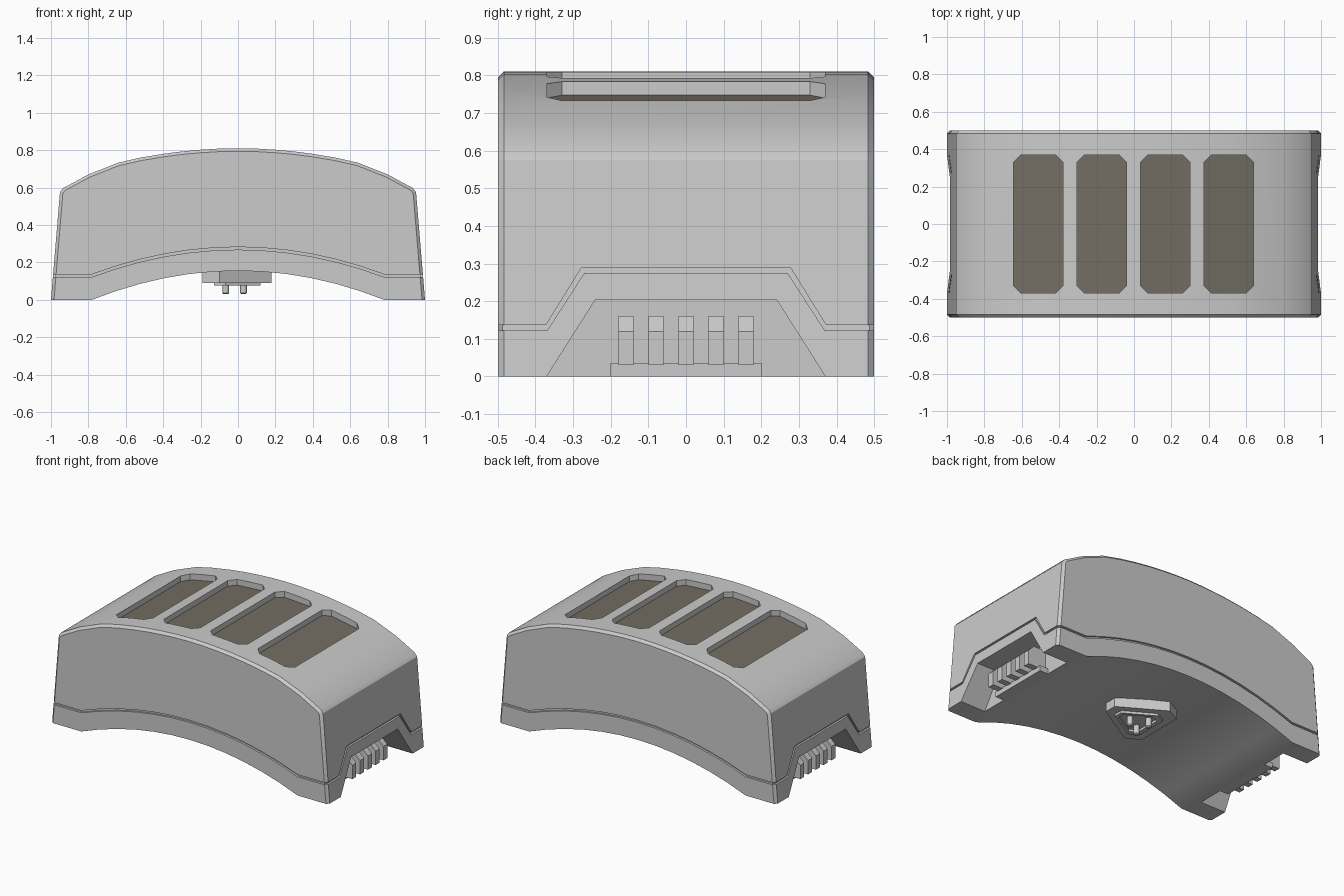
import bpy, bmesh, math

if "Cube" in bpy.data.objects:
    bpy.data.objects.remove(bpy.data.objects["Cube"])


def prism(name, pts, axis, a, b, skip_link_bevel=None):
    """Extrude a 2D outline along an axis (x: pts are y,z; y: x,z; z: x,y)."""
    def place(p, t):
        u, v = p
        return {'x': (t, u, v), 'y': (u, t, v), 'z': (u, v, t)}[axis]
    bm = bmesh.new()
    lo = [bm.verts.new(place(p, a)) for p in pts]
    hi = [bm.verts.new(place(p, b)) for p in pts]
    bm.faces.new(lo)
    bm.faces.new(hi)
    n = len(pts)
    for i in range(n):
        j = (i + 1) % n
        bm.faces.new((lo[i], lo[j], hi[j], hi[i]))
    return finish(name, bm, skip_link_bevel)


def finish(name, bm, bevel=None):
    bmesh.ops.recalc_face_normals(bm, faces=bm.faces)
    if bevel:
        # chamfer only the front and back rims, not the underside
        es = [e for e in bm.edges
              if abs(e.verts[0].co.y - e.verts[1].co.y) < 1e-5
              and max(v.co.z for v in e.verts) > 0.2]
        bmesh.ops.bevel(bm, geom=es, offset=bevel, segments=1, profile=0.5,
                        affect='EDGES')
    me = bpy.data.meshes.new(name)
    bm.to_mesh(me)
    bm.free()
    ob = bpy.data.objects.new(name, me)
    bpy.context.collection.objects.link(ob)
    return ob


def boolean(ob, cutter, op='DIFFERENCE', keep=False):
    bpy.context.view_layer.objects.active = ob
    m = ob.modifiers.new("bool", 'BOOLEAN')
    m.operation, m.object, m.solver = op, cutter, 'EXACT'
    bpy.ops.object.modifier_apply(modifier=m.name)
    if not keep:
        bpy.data.objects.remove(cutter)


def smooth(ob):
    bpy.ops.object.select_all(action='DESELECT')
    ob.select_set(True)
    bpy.context.view_layer.objects.active = ob
    bpy.ops.object.shade_smooth_by_angle(angle=math.radians(25))


def arch(peak, base, n=12):
    """Points of an arch from x=-0.78 to x=0.78."""
    xs = [-0.78 + 1.56 * i / n for i in range(n + 1)]
    return [(x, base + (peak - base) * (1 - (x / 0.78) ** 2)) for x in xs]


def mirror_x(ob, name):
    """Mirrored copy for the other end."""
    bm = bmesh.new()
    bm.from_mesh(ob.data)
    for v in bm.verts:
        v.co.x = -v.co.x
    return finish(name, bm)


# Overall outline of the curved box
top = [(0, .81), (.1, .808), (.2, .802), (.3, .793), (.4, .78), (.52, .76),
       (.64, .733), (.8, .67), (.935, .597), (.952, .575)]


def top_z(x):
    x = abs(x)
    for (x0, z0), (x1, z1) in zip(top, top[1:]):
        if x <= x1:
            return z0 + (z1 - z0) * (x - x0) / (x1 - x0)


outline = ([(-1, 0)] + arch(.155, 0) + [(1, 0)] + top[::-1]
           + [(-x, z) for x, z in top[1:]])


def lower_region(t):
    """Everything below the seam line, lifted by t."""
    reg = prism("lower_region", [(-1.2, -.1), (-1.2, .122 + t)]
                + arch(.268 + t, .122 + t) + [(1.2, .122 + t), (1.2, -.1)],
                'y', -.7, .7)
    for s in (-1, 1):
        k = t * .54
        side = prism("side_region", [(-.48 - k, -.05), (-.27 - k, .275 + t),
                                     (.27 + k, .275 + t), (.48 + k, -.05)],
                     'x', *sorted((s * .8, s * 1.1)))
        boolean(reg, side, 'UNION')
    return reg


# Upper body and lower base split by the seam
body = prism("upper_body", outline, 'y', -.5, .5, .016)
boolean(body, lower_region(.014))
base = prism("base", outline, 'y', -.5, .5, .016)
boolean(base, lower_region(0), 'INTERSECT')

# Inner core visible at the bottom of the seam groove
core = prism("seam_core", [(-.986, .01)] + arch(.17, .01)
             + [(.986, .01), (.954, .4), (-.954, .4)], 'y', -.487, .487)

# Vent recesses at both ends
for s in (-1, 1):
    for ob in (base, core):
        cut = prism("recess_cut", [(-.402, -.05), (-.24, .205), (.24, .205),
                                   (.402, -.05)],
                    'x', *sorted((s * .82, s * 1.2)))
        boolean(ob, cut)

# Vent fins and rail
for i in range(5):
    y = -.16 + .08 * i
    fin = prism(f"vent_fin_{i}_right", [(.81, .03), (.95, .03), (.95, .12),
                                        (.91, .16), (.81, .16)],
                'y', y - .02, y + .02)
    mirror_x(fin, f"vent_fin_{i}_left")
rail = prism("vent_rail_right", [(.81, 0), (.88, 0), (.88, .035), (.81, .035)],
             'y', -.2, .2)
mirror_x(rail, "vent_rail_left")

# Recessed top windows with tinted panels
mat = bpy.data.materials.new("tinted_panel")
mat.diffuse_color = (.17, .155, .125, 1)
mat.use_nodes = True
mat.node_tree.nodes["Principled BSDF"].inputs["Base Color"].default_value = mat.diffuse_color
for i, x0 in enumerate((-.645, -.305, .035, .375)):
    x1, c, h = x0 + .265, .04, .37
    pts = [(x0 + c, -h), (x1 - c, -h), (x1, -h + c), (x1, h - c),
           (x1 - c, h), (x0 + c, h), (x0, h - c), (x0, -h + c)]

    def floor_z(x):
        f = (x - x0) / (x1 - x0)
        return top_z(x0) * (1 - f) + top_z(x1) * f - .038

    cut = prism("window_cut", pts, 'z', 0, 1)
    for v in cut.data.vertices:
        if v.co.z < .5:
            v.co.z = floor_z(v.co.x)
    boolean(body, cut)
    bm = bmesh.new()
    f = bm.faces.new([bm.verts.new((x, y, floor_z(x) + .002)) for x, y in pts])
    f.normal_update()
    panel = finish(f"window_panel_{i}", bm)
    if panel.data.polygons[0].normal.z < 0:
        panel.data.flip_normals()
    panel.data.materials.append(mat)

# Connector block, rim and three pins underneath
tri = [(.18, -.04), (.18, .04), (-.1, .205), (-.19, .16), (-.19, -.16),
       (-.1, -.205)]


def scaled(k):
    return [(x * k, y * k) for x, y in tri]


prism("connector_block", tri, 'z', .09, .17)
rim = prism("connector_rim", scaled(.67), 'z', .075, .1)
boolean(rim, prism("rim_cut", scaled(.53), 'z', .05, .12))
for i, (x, y) in enumerate([(.03, 0), (-.065, .055), (-.065, -.055)]):
    bm = bmesh.new()
    bmesh.ops.create_cone(bm, cap_ends=True, segments=16, radius1=.018,
                          radius2=.018, depth=.08)
    bmesh.ops.bevel(bm, geom=[e for e in bm.edges
                              if all(v.co.z < 0 for v in e.verts)],
                    offset=.006, segments=1, affect='EDGES')
    bmesh.ops.translate(bm, verts=bm.verts, vec=(x, y, .07))
    smooth(finish(f"connector_pin_{i}", bm))

smooth(body)
smooth(base)
